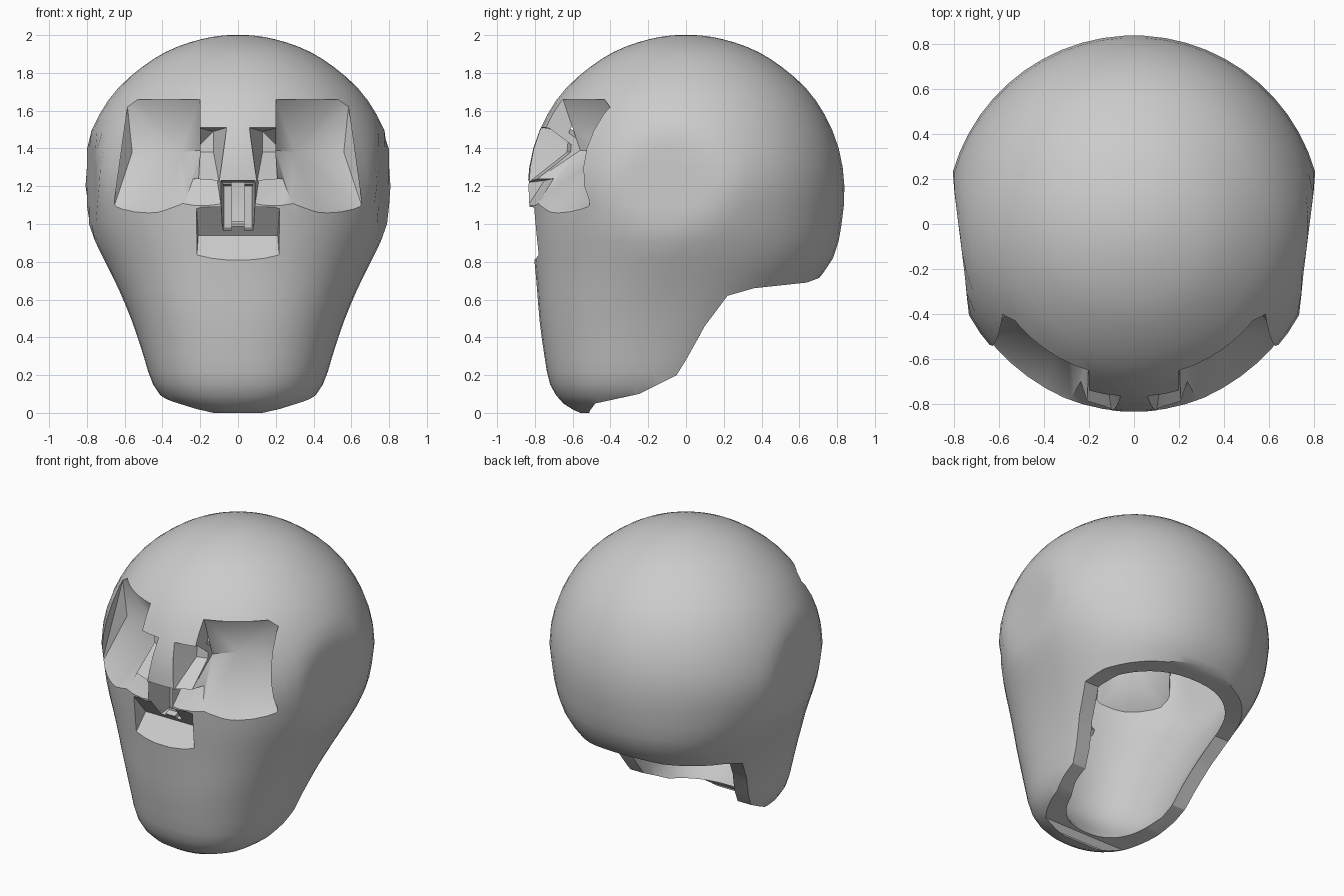
import bpy, bmesh, math

if "Cube" in bpy.data.objects:
    bpy.data.objects.remove(bpy.data.objects["Cube"])

# Rings of the head: height, half width, front y, back y
RINGS = [(0.00, .20, -.56, .00), (0.05, .36, -.65, .15), (0.15, .45, -.72, .25),
         (0.30, .50, -.75, .35), (0.48, .56, -.775, .50), (0.66, .635, -.79, .66),
         (0.82, .715, -.805, .78), (1.00, .795, -.825, .825), (1.20, .84, -.84, .84),
         (1.40, .81, -.81, .81), (1.58, .735, -.735, .735), (1.72, .635, -.635, .635),
         (1.83, .51, -.51, .51), (1.91, .385, -.385, .385), (1.96, .26, -.26, .26),
         (1.99, .14, -.14, .14), (2.00, .05, -.05, .05)]
SEG = 56


def volume(me):
    bm = bmesh.new()
    bm.from_mesh(me)
    v = bm.calc_volume(signed=True)
    bm.free()
    return v


def finish(name, bm):
    bmesh.ops.recalc_face_normals(bm, faces=bm.faces[:])
    if bm.calc_volume(signed=True) < 0:
        bmesh.ops.reverse_faces(bm, faces=bm.faces[:])
    me = bpy.data.meshes.new(name)
    bm.to_mesh(me)
    bm.free()
    ob = bpy.data.objects.new(name, me)
    bpy.context.collection.objects.link(ob)
    return ob


def skin(name, loops):
    """Closed solid through a list of equal point loops."""
    bm = bmesh.new()
    vs = [[bm.verts.new(p) for p in loop] for loop in loops]
    n = len(loops[0])
    for a, b in zip(vs, vs[1:]):
        for i in range(n):
            j = (i + 1) % n
            bm.faces.new((a[i], a[j], b[j], b[i]))
    bm.faces.new(vs[0][::-1])
    bm.faces.new(vs[-1])
    return finish(name, bm)


def smooth(rings):
    """Adds one interpolated ring between each pair."""
    out = []
    for i in range(len(rings) - 1):
        b, c = rings[i], rings[i + 1]
        a, d = rings[max(i - 1, 0)], rings[min(i + 2, len(rings) - 1)]
        out += [b, tuple((9 * (q + r) - p - s) / 16 for p, q, r, s in zip(a, b, c, d))]
    return out + [rings[-1]]


def loft(name, rings, inset=0.0):
    loops = []
    for z, w, yf, yb in smooth(rings):
        e = 2 / (2 + .35 * max(0, min(1, (1.1 - z) / .5)))
        cy, ry = (yf + yb) / 2, (yb - yf) / 2
        loop = []
        for i in range(SEG):
            a = 2 * math.pi * (i + .5) / SEG
            c, s = math.cos(a), math.sin(a)
            x = w * math.copysign(abs(c) ** e, c)
            y = cy + ry * math.copysign(abs(s) ** e, s)
            lim = max(.745, .745 + .125 * (y + .3)) - inset   # flattened temples
            loop.append((max(-lim, min(lim, x)), y, z))
        loops.append(loop)
    return skin(name, loops)


def surf(x, z):
    z = max(z, 1.18)
    return -.84 * math.sqrt(max(0, 1 - (x / .84) ** 2 - ((z - 1.18) / .82) ** 2))


def hull(name, outline, deep, side=1, shift=0.0):
    """Recess cutter: an outline on the face, tapering to some deep points."""
    bm = bmesh.new()
    for x, z in outline:
        bm.verts.new((side * x, surf(x, z) + shift, z))
        bm.verts.new((side * x, -1.1 + shift, z))
    for x, y, z in deep:
        bm.verts.new((side * x, y + shift, z))
    bmesh.ops.convex_hull(bm, input=bm.verts[:])
    bmesh.ops.delete(bm, geom=[v for v in bm.verts if not v.link_faces], context='VERTS')
    return finish(name, bm)


def cut(ob, tool):
    """Subtract the tool, falling back to another solver if the result is unsound."""
    before = ob.data.copy()
    v0 = volume(before)
    bpy.context.view_layer.objects.active = ob
    for solver in ('MANIFOLD', 'EXACT', 'FLOAT'):
        m = ob.modifiers.new("cut", 'BOOLEAN')
        m.operation, m.solver, m.object = 'DIFFERENCE', solver, tool
        bpy.context.view_layer.update()
        try:
            bpy.ops.object.modifier_apply(modifier=m.name)
        except RuntimeError:
            pass
        ob.modifiers.clear()
        if .25 * v0 < volume(ob.data) < v0 * .99999:
            break
        ob.data = before.copy()
    bpy.data.objects.remove(tool)


# Outer bone and inner cavity
skull = loft("skull", RINGS)
inner = [(-.1, .24, -.46, -.05)]
inner += [(z, w - .10, yf + (.19 if z < .2 else .13), yb - .10) for z, w, yf, yb in RINGS[1:13]]
inner += [(1.88, .27, -.27, .27), (1.90, .12, -.12, .12)]
cavity = loft("cavity", inner, .10)

# Eye sockets: deep pocket, pocket beside the nose bridge, sloping inner cheek
EYE = [(.20, 1.66), (.53, 1.66), (.585, 1.62), (.62, 1.35), (.66, 1.08),
       (.60, 1.06), (.43, 1.05), (.28, 1.11), (.21, 1.22), (.20, 1.50)]
EYE_DEEP = [(.20, -.56, 1.39), (.30, -.43, 1.38), (.56, -.39, 1.38)]
SIDE = [(.06, 1.51), (.21, 1.51), (.22, 1.22), (.10, 1.22)]
SIDE_DEEP = [(.13, -.62, 1.49), (.24, -.60, 1.38), (.13, -.63, 1.38)]
CHEEK = [(.09, 1.22), (.09, 1.10), (.22, 1.09), (.30, 1.10), (.24, 1.24)]
CHEEK_DEEP = [(.11, -.75, 1.23), (.24, -.70, 1.24)]
for s in (1, -1):
    for outline, deep in ((EYE, EYE_DEEP), (SIDE, SIDE_DEEP), (CHEEK, CHEEK_DEEP)):
        cut(cavity, hull("socket_wall", outline, deep, s, .07))
        cut(skull, hull("socket", outline, deep, s))

# Nose opening: wide lower notch and two nostrils either side of a thin septum
NOTCH = [(-.22, .80), (.22, .80), (.22, 1.09), (-.22, 1.09)]
NOTCH_DEEP = [(-.21, -.69, .94), (.21, -.69, .94)]
NOSTRIL = [(.035, .95), (.085, .95), (.09, 1.23), (.035, 1.23)]
NOSTRIL_DEEP = [(.035, -.62, .98), (.075, -.62, .98), (.075, -.62, 1.20), (.035, -.62, 1.20)]
TIP = [(-.09, .95), (.09, .95), (.09, 1.23), (-.09, 1.23)]
TIP_DEEP = [(-.08, -.69, 1.00), (.08, -.69, 1.00), (-.08, -.70, 1.22), (.08, -.70, 1.22)]
cut(cavity, hull("nose_wall", NOTCH, NOTCH_DEEP, 1, .06))
cut(skull, hull("nose_notch", NOTCH, NOTCH_DEEP))
cut(skull, hull("nose_front", TIP, TIP_DEEP))
for s in (1, -1):
    cut(cavity, hull("nostril_wall", NOSTRIL, NOSTRIL_DEEP, s, .06))
    cut(skull, hull("nostril", NOSTRIL, NOSTRIL_DEEP, s))

# Hollow out, then open the underside along the jaw and skull base
cut(skull, cavity)
BASE = [(1, .73), (.72, .72), (.64, .69), (.36, .66), (.22, .62), (.10, .46), (0, .28),
        (-.05, .20), (-.25, .10), (-.48, .05), (-.51, .01), (-.51, -.3), (1, -.3)]
cut(skull, skin("base_cutter", [[(x, y, z) for y, z in BASE] for x in (-1, 1)]))

# Smooth bone with crisp socket and rim edges
bpy.ops.object.select_all(action='DESELECT')
skull.select_set(True)
bpy.context.view_layer.objects.active = skull
bpy.ops.object.shade_smooth_by_angle(angle=math.radians(30))
